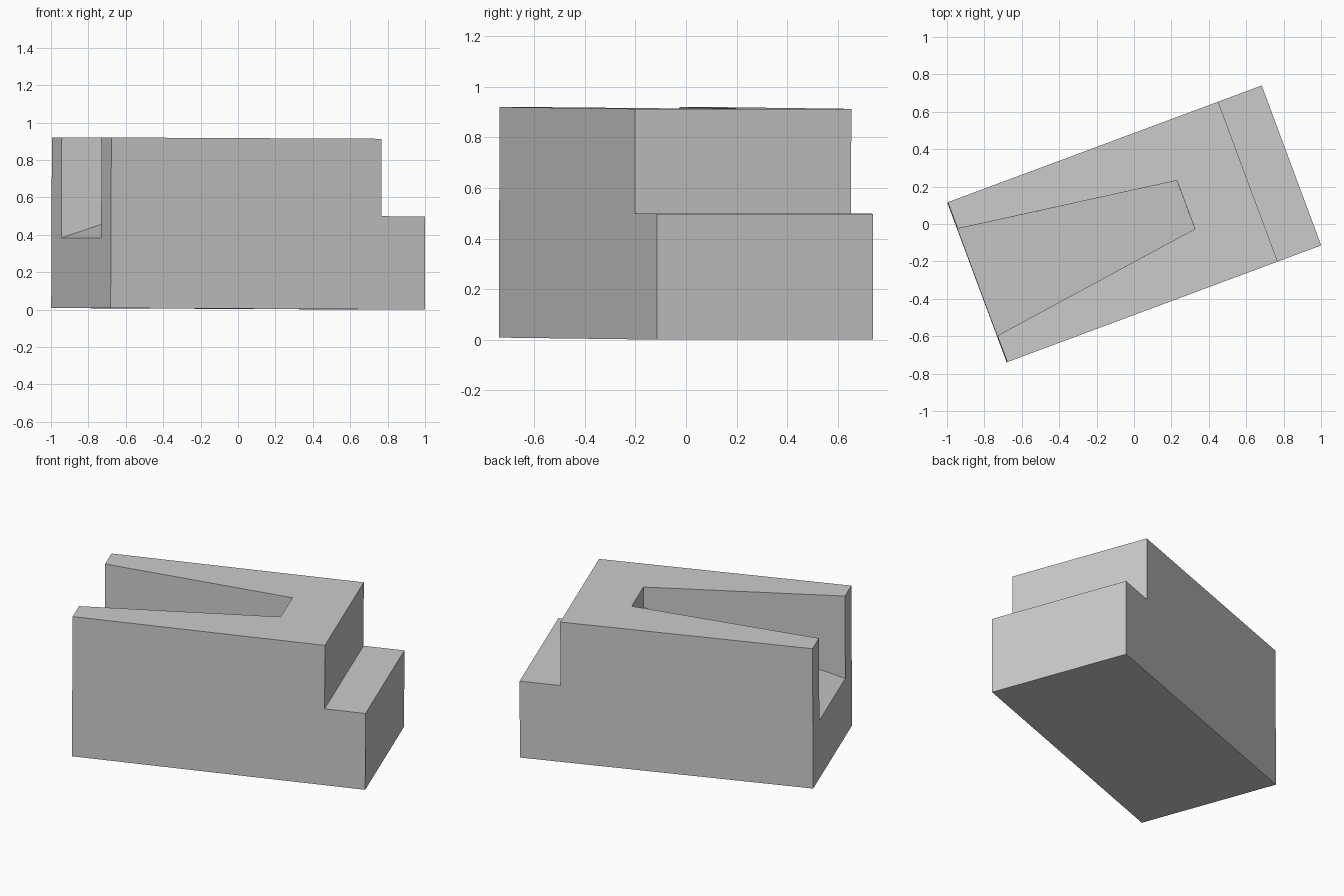
import bpy, bmesh, math

if "Cube" in bpy.data.objects:
    bpy.data.objects.remove(bpy.data.objects["Cube"])

L, W, H = 1.792, 0.912, 0.912      # block length, width, height
STEP_LEN, STEP_Z = 0.25, 0.498     # lower ledge at the right end


def mesh_object(name, bm):
    bmesh.ops.recalc_face_normals(bm, faces=bm.faces)
    mesh = bpy.data.meshes.new(name)
    bm.to_mesh(mesh)
    bm.free()
    obj = bpy.data.objects.new(name, mesh)
    bpy.context.collection.objects.link(obj)
    return obj


# Stepped block: side profile extruded across the width
bm = bmesh.new()
x0, x1 = -L / 2, L / 2
profile = [(x0, 0), (x1, 0), (x1, STEP_Z), (x1 - STEP_LEN, STEP_Z),
           (x1 - STEP_LEN, H), (x0, H)]
face = bm.faces.new([bm.verts.new((x, -W / 2, z)) for x, z in profile])
ext = bmesh.ops.extrude_face_region(bm, geom=[face])
bmesh.ops.translate(bm, vec=(0, W, 0),
                    verts=[v for v in ext["geom"] if isinstance(v, bmesh.types.BMVert)])
block = mesh_object("stepped_block", bm)

# Slot cutter: narrows inward while its floor ramps up
IN_X, OPEN_Y, IN_Y = 0.292, 0.305, 0.138
OPEN_Z, IN_Z = 0.375, 0.78


def slot_section(x):
    t = (x - x0) / (IN_X - x0)
    y = OPEN_Y + t * (IN_Y - OPEN_Y)
    z = OPEN_Z + t * (IN_Z - OPEN_Z)
    return [(x, -y, z), (x, y, z), (x, y, H + 0.1), (x, -y, H + 0.1)]


bm = bmesh.new()
a = [bm.verts.new(p) for p in slot_section(x0 - 0.1)]
b = [bm.verts.new(p) for p in slot_section(IN_X)]
bm.faces.new(a)
bm.faces.new(b[::-1])
for i in range(4):
    j = (i + 1) % 4
    bm.faces.new((a[i], b[i], b[j], a[j]))
cutter = mesh_object("slot_cutter", bm)
cutter.hide_render = True

# Carve the slot, then drop the cutter
mod = block.modifiers.new("slot", 'BOOLEAN')
mod.operation = 'DIFFERENCE'
mod.solver = 'EXACT'
mod.object = cutter
bpy.context.view_layer.objects.active = block
bpy.ops.object.modifier_apply(modifier=mod.name)
bpy.data.objects.remove(cutter)

# Turn the block on the ground, with a very slight lean along its length
TILT = 0.0045
block.rotation_euler = (0, TILT, math.radians(20.4))
block.location.z = math.sin(TILT) * L / 2
